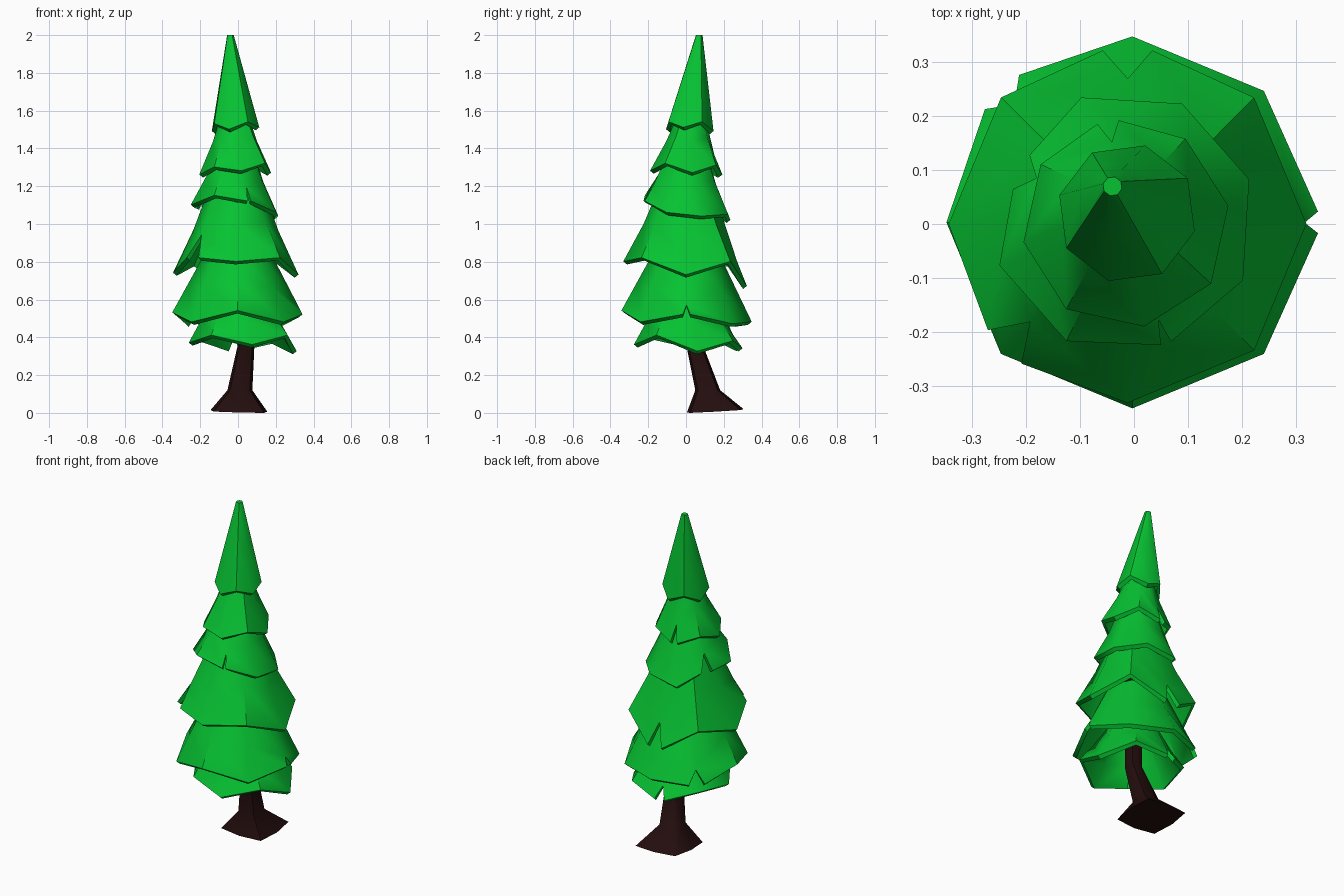
import bpy, bmesh
from math import radians, cos, sin

if "Cube" in bpy.data.objects:
    bpy.data.objects.remove(bpy.data.objects["Cube"])


def material(name, rgb):
    mat = bpy.data.materials.new(name)
    mat.use_nodes = True
    mat.diffuse_color = (*rgb, 1)
    mat.node_tree.nodes["Principled BSDF"].inputs["Base Color"].default_value = (*rgb, 1)
    return mat


green = material("needle green", (0.002, 0.54, 0.032))
brown = material("dark bark", (0.017, 0.004, 0.004))


def finish(bm, name, mat):
    bmesh.ops.recalc_face_normals(bm, faces=bm.faces)
    mesh = bpy.data.meshes.new(name)
    bm.to_mesh(mesh)
    bm.free()
    mesh.materials.append(mat)
    obj = bpy.data.objects.new(name, mesh)
    bpy.context.collection.objects.link(obj)
    bpy.ops.object.select_all(action="DESELECT")
    bpy.context.view_layer.objects.active = obj
    obj.select_set(True)
    bpy.ops.object.shade_smooth_by_angle(angle=radians(48))


def polar(centre, radius, angle, z):
    return (centre[0] + radius * cos(angle), centre[1] + radius * sin(angle), z)


def branch_tier(name, top, rim, phase, heights, notches, flare=0.93):
    """Eight-sided thick skirt. top = (x, y, z, r), rim = (x, y, r);
    notches maps a corner index to (half width, cut fraction, end scale)."""
    bm = bmesh.new()
    sides = len(heights)
    tx, ty, tz, tr = top
    rx, ry, rr = rim
    shells = []
    for inner in (False, True):
        columns = []
        for i, low in enumerate(heights):
            angle = radians(phase + 360 / sides * i)
            half, cut, scale = notches.get(i, (0, 0.5, 1))
            thin = 0.02 if inner else 0
            rim_z = low - 0.004 if inner else low + 0.012
            rim_r = rr * scale - thin
            mid_c = (tx + (rx - tx) * cut, ty + (ry - ty) * cut)
            mid_r = (tr + (rr - tr) * cut) * flare - thin
            mid_z = tz + (low + 0.012 - tz) * cut - thin * 0.5
            upper = bm.verts.new(polar((tx, ty), max(tr - thin, 0.006), angle, tz - thin))
            middle = bm.verts.new(polar(mid_c, mid_r, angle, mid_z))
            if half:
                ends = [bm.verts.new(polar((rx, ry), rim_r, angle + s * half / rr, rim_z))
                        for s in (-1, 1)]
            else:
                ends = [bm.verts.new(polar((rx, ry), rim_r, angle, rim_z))] * 2
            columns.append((upper, middle, ends))
        for i in range(sides):
            a, b = columns[i], columns[(i + 1) % sides]
            bm.faces.new((a[0], b[0], b[1], a[1]))
            bm.faces.new((a[1], b[1], b[2][0], a[2][1]))
        bm.faces.new([c[0] for c in columns])
        shells.append(columns)
    # Join the shells along the rim and the sides of each notch
    outer, under = shells
    for i in range(sides):
        j = (i + 1) % sides
        bm.faces.new((outer[i][2][1], outer[j][2][0], under[j][2][0], under[i][2][1]))
        if i in notches:
            for s in (0, 1):
                bm.faces.new((outer[i][1], outer[i][2][s], under[i][2][s], under[i][1]))
    finish(bm, name, green)


# Branch tiers, crown to lowest
branch_tier("crown_tier", (-0.04, 0.07, 2.0, 0.018), (-0.013, 0.02, 0.13), 30,
            [1.53, 1.48, 1.52, 1.48, 1.52, 1.49, 1.53, 1.5], {}, 1.0)
branch_tier("second_tier", (-0.018, 0.03, 1.6, 0.065), (-0.015, 0, 0.193), 10,
            [1.26, 1.3, 1.25, 1.29, 1.25, 1.29, 1.27, 1.31], {2: (0.02, 0.72, 1)})
branch_tier("third_tier", (-0.016, 0.01, 1.4, 0.1), (-0.018, 0.003, 0.245), 19,
            [1.03, 1.04, 1.01, 1.08, 1.09, 1.14, 1.11, 1.05],
            {3: (0.04, 0.66, 0.88), 6: (0.01, 0.74, 0.97)})
branch_tier("fourth_tier", (-0.01, 0, 1.2, 0.14), (-0.012, 0, 0.332), 0,
            [0.72, 0.79, 0.66, 0.78, 0.73, 0.81, 0.79, 0.81],
            {2: (0.047, 0.75, 0.98), 5: (0.045, 0.68, 0.98)}, 0.95)
branch_tier("fifth_tier", (0, 0, 0.85, 0.172), (-0.003, 0.003, 0.345), 0,
            [0.51, 0.46, 0.47, 0.46, 0.52, 0.47, 0.53, 0.47],
            {0: (0.02, 0.85, 1), 3: (0.045, 0.8, 1)}, 1.0)
branch_tier("lowest_tier", (0.01, 0, 0.62, 0.15), (0.025, 0.01, 0.29), 10,
            [0.315, 0.37, 0.33, 0.38, 0.36, 0.4, 0.35, 0.4],
            {2: (0.03, 0.75, 1)}, 0.97)

# Leaning trunk with a flared, squarish, slightly tilted foot
bm = bmesh.new()
SIDES = 8
rings = []
for x, y, z, corner, side in [(0.005, 0.155, 0.011, 0.188, 0.15),
                              (0.01, 0.115, 0.12, 0.073, 0.066),
                              (0.043, 0.045, 0.36, 0.047, 0.044),
                              (0, 0, 1.05, 0.045, 0.042)]:
    ring = []
    for i in range(SIDES):
        radius = side if i % 2 else corner
        px, py, pz = polar((x, y), radius, radians(360 / SIDES * i - 45), z)
        if not rings:
            pz = max(0, pz - 0.03 * (px - x) + 0.06 * (py - y))
        ring.append(bm.verts.new((px, py, pz)))
    rings.append(ring)
for lower, upper in zip(rings, rings[1:]):
    for i in range(SIDES):
        j = (i + 1) % SIDES
        bm.faces.new((lower[i], lower[j], upper[j], upper[i]))
bm.faces.new(rings[0])
bm.faces.new(rings[-1])
finish(bm, "trunk", brown)
